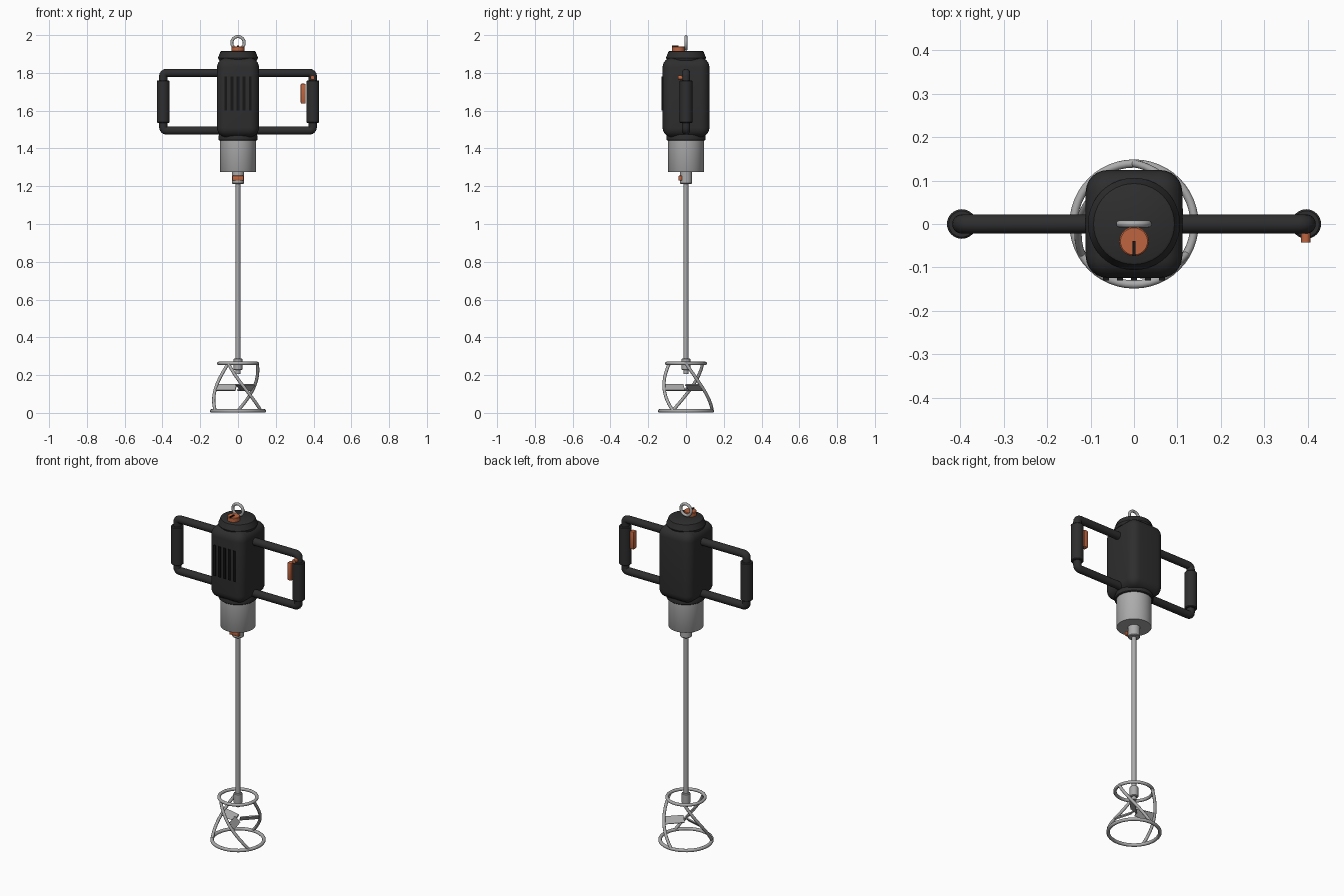
import bpy, bmesh, math
from mathutils import Vector, Matrix

if "Cube" in bpy.data.objects:
    bpy.data.objects.remove(bpy.data.objects["Cube"])


def material(name, rgb):
    m = bpy.data.materials.new(name)
    m.diffuse_color = (*rgb, 1)
    m.use_nodes = True
    m.node_tree.nodes["Principled BSDF"].inputs["Base Color"].default_value = m.diffuse_color
    return m


DARK = material("charcoal plastic", (0.027, 0.027, 0.027))
BLACK = material("black vent", (0.008, 0.008, 0.008))
METAL = material("brushed metal", (0.41, 0.41, 0.41))
ORANGE = material("burnt orange", (0.52, 0.13, 0.05))


def finish(bm, name, mat, smooth=True):
    bmesh.ops.recalc_face_normals(bm, faces=bm.faces)
    me = bpy.data.meshes.new(name)
    bm.to_mesh(me)
    bm.free()
    ob = bpy.data.objects.new(name, me)
    bpy.context.collection.objects.link(ob)
    me.materials.append(mat)
    if smooth:
        bpy.ops.object.select_all(action='DESELECT')
        ob.select_set(True)
        bpy.context.view_layer.objects.active = ob
        bpy.ops.object.shade_smooth_by_angle(angle=math.radians(35))
    return ob


def box(name, mat, centre, size, bevel=0, segments=3, turn=Matrix()):
    bm = bmesh.new()
    bmesh.ops.create_cube(bm, size=1, matrix=Matrix.Diagonal((*size, 1)))
    if bevel:
        bmesh.ops.bevel(bm, geom=bm.edges[:], offset=bevel, segments=segments,
                        profile=0.5, affect='EDGES')
    bm.transform(Matrix.Translation(centre) @ turn)
    return finish(bm, name, mat)


def lathe(name, mat, profile, steps=40, place=Matrix()):
    """Solid of revolution around z from (radius, height) points."""
    bm = bmesh.new()
    rings = [[bm.verts.new((r * math.cos(a), r * math.sin(a), z))
              for a in (math.tau * i / steps for i in range(steps))]
             for r, z in profile]
    for a, b in zip(rings, rings[1:]):
        for i in range(steps):
            j = (i + 1) % steps
            bm.faces.new((a[i], a[j], b[j], b[i]))
    bm.faces.new(rings[0][::-1])
    bm.faces.new(rings[-1])
    bm.transform(place)
    return finish(bm, name, mat)


def tube(name, mat, path, radius, closed=False, sides=14):
    """Round tube swept along a path of points."""
    pts = [Vector(p) for p in path]
    n = len(pts)
    bm = bmesh.new()
    rings, normal = [], None
    for i, p in enumerate(pts):
        before = pts[i - 1] if closed or i else p
        after = pts[(i + 1) % n] if closed or i < n - 1 else p
        t = (after - before).normalized()
        if normal is None:
            normal = t.orthogonal()
        normal = (normal - t * normal.dot(t)).normalized()
        side = t.cross(normal)
        rings.append([bm.verts.new(p + radius * (normal * math.cos(a) + side * math.sin(a)))
                      for a in (math.tau * k / sides for k in range(sides))])
    for i in range(n if closed else n - 1):
        a, b = rings[i], rings[(i + 1) % n]
        for k in range(sides):
            j = (k + 1) % sides
            bm.faces.new((a[k], a[j], b[j], b[k]))
    if not closed:
        bm.faces.new(rings[0][::-1])
        bm.faces.new(rings[-1])
    return finish(bm, name, mat)


def circle(radius, z, steps=48):
    return [(radius * math.cos(math.tau * i / steps),
             radius * math.sin(math.tau * i / steps), z) for i in range(steps)]


# Motor body with cap, collar and front vents
box("motor_body", DARK, (0, 0, 1.67), (0.222, 0.248, 0.42), 0.05, 6)
lathe("top_cap", DARK, [(0.1, 1.865), (0.106, 1.88), (0.093, 1.912), (0.088, 1.915)])
lathe("collar", DARK, [(0.1, 1.442), (0.104, 1.446), (0.104, 1.464), (0.1, 1.475)])
for i in range(-2, 3):
    box("vent_slot", BLACK, (i * 0.032, -0.126, 1.69), (0.014, 0.008, 0.18))

# Gear housing and chuck
lathe("gear_housing", METAL, [(0.093, 1.275), (0.095, 1.278), (0.095, 1.444)], 48)
lathe("chuck", METAL, [(0.03, 1.213), (0.033, 1.217), (0.033, 1.28)], 28)
box("chuck_release", ORANGE, (0, -0.031, 1.243), (0.06, 0.02, 0.026), 0.004, 2)

# Speed dial with pointer
lathe("speed_dial", ORANGE, [(0.034, 1.91), (0.034, 1.936), (0.031, 1.939)], 32,
      Matrix.Translation((0, -0.04, 0)))
box("dial_pointer", BLACK, (0, -0.056, 1.94), (0.008, 0.034, 0.009))

# Hanging eye
tube("hanging_eye", METAL, [(x, 0, y + 1.959) for x, y, _ in circle(0.033, 0, 40)],
     0.008, True)

# Side handles with grips
for s in (-1, 1):
    path = [(0.09, 1.8)]
    for cz, start in ((1.782, 90), (1.513, 0)):
        for k in range(5):
            a = math.radians(start - 22.5 * k)
            path.append((0.378 + 0.018 * math.cos(a), cz + 0.018 * math.sin(a)))
    path.append((0.09, 1.495))
    tube("handle_bar", DARK, [(s * x, 0, z) for x, z in path], 0.022, sides=20)
    lathe("handle_grip", DARK, [(0.03, 1.535), (0.034, 1.539), (0.034, 1.756), (0.03, 1.76)],
          32, Matrix.Translation((s * 0.396, 0, 0)))

# Trigger and lock button on the right handle
box("trigger", ORANGE, (0.345, 0, 1.69), (0.026, 0.03, 0.105), 0.005, 2)
lathe("lock_button", ORANGE, [(0.011, 0), (0.011, 0.043)], 20,
      Matrix.Translation((0.395, 0, 1.775)) @ Matrix.Rotation(math.pi / 2, 4, 'X'))

# Drive shaft and hub
lathe("drive_shaft", METAL, [(0.0125, 0.207), (0.0125, 1.23)], 24)
lathe("shaft_hub", METAL, [(0.018, 0.226), (0.023, 0.23), (0.023, 0.285), (0.02, 0.288)], 24)

# Mixing cage: two rings, twisted struts and pitched blades
tube("upper_ring", METAL, circle(0.102, 0.262), 0.009, True)
tube("lower_ring", METAL, circle(0.139, 0.0105), 0.0095, True)
for start in (0, 120, 240):
    strut = []
    for k in range(15):
        t = k / 14
        a = math.radians(start + 90 * t)
        r = 0.102 + 0.037 * t
        strut.append((r * math.cos(a), r * math.sin(a), 0.262 - 0.25 * t))
    tube("cage_strut", METAL, strut, 0.0085, sides=12)
    a = math.radians(start + 46)
    box("mixing_blade", METAL, (0.065 * math.cos(a), 0.065 * math.sin(a), 0.134),
        (0.108, 0.044, 0.007),
        turn=Matrix.Rotation(a, 4, 'Z') @ Matrix.Rotation(math.radians(-45), 4, 'X'))
